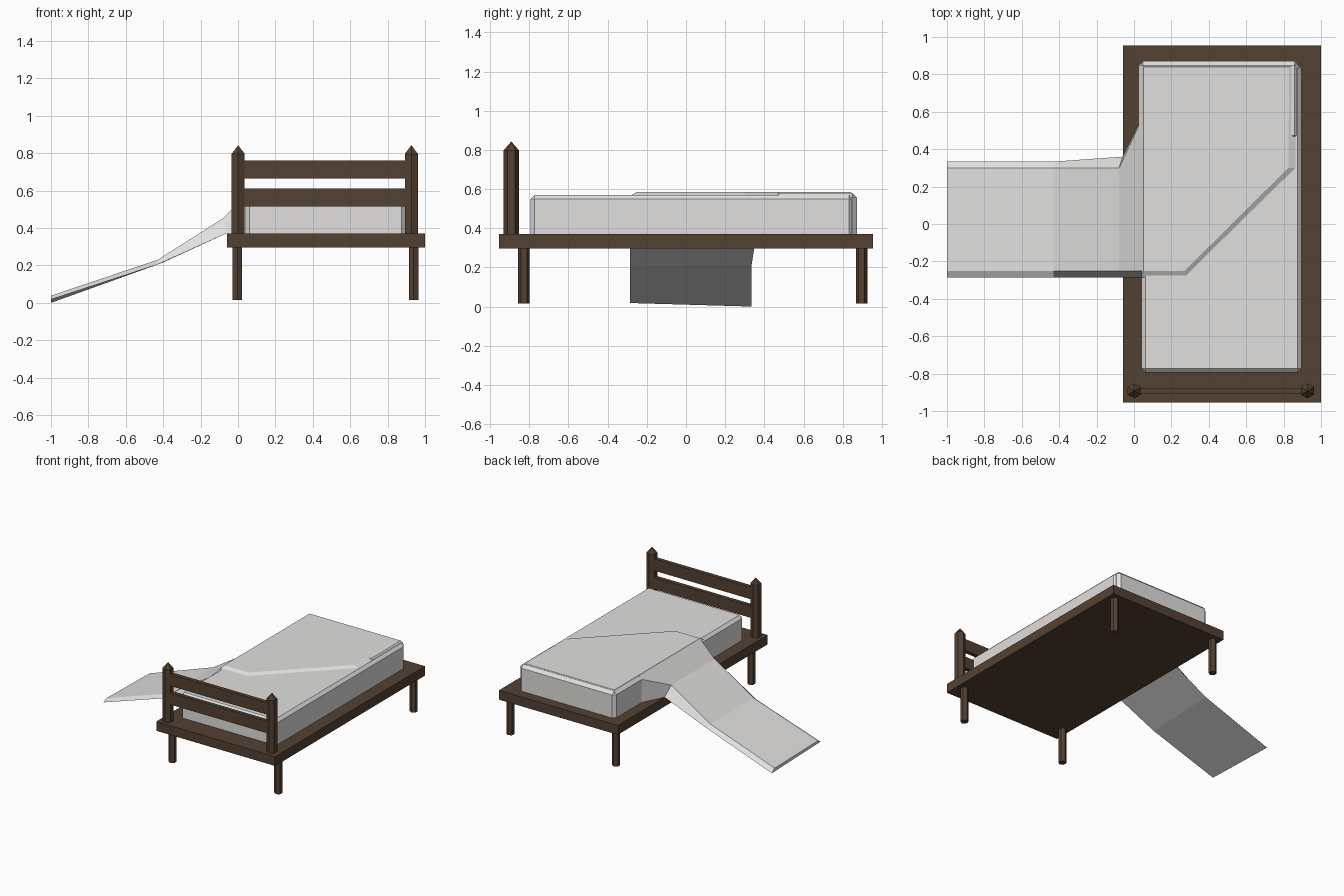
import bpy, bmesh, math

if "Cube" in bpy.data.objects:
    bpy.data.objects.remove(bpy.data.objects["Cube"])


def material(name, rgb):
    m = bpy.data.materials.new(name)
    m.diffuse_color = (*rgb, 1)
    m.use_nodes = True
    m.node_tree.nodes["Principled BSDF"].inputs["Base Color"].default_value = m.diffuse_color
    return m


WOOD = material("dark_wood", (0.088, 0.053, 0.032))
CLOTH = material("off_white_cloth", (0.75, 0.745, 0.735))


def finish(name, bm, mat):
    bmesh.ops.recalc_face_normals(bm, faces=bm.faces[:])
    me = bpy.data.meshes.new(name)
    bm.to_mesh(me)
    bm.free()
    me.materials.append(mat)
    ob = bpy.data.objects.new(name, me)
    bpy.context.collection.objects.link(ob)
    return ob


def box(name, lo, hi, mat, bevel=0):
    bm = bmesh.new()
    bmesh.ops.create_cube(bm, size=1)
    for v in bm.verts:
        for i in range(3):
            v.co[i] = lo[i] if v.co[i] < 0 else hi[i]
    if bevel:
        edges = [e for e in bm.edges if max(v.co.z for v in e.verts) > lo[2] + 1e-4]
        bmesh.ops.bevel(bm, geom=edges, offset=bevel, segments=1,
                        affect='EDGES', profile=0.5)
    return finish(name, bm, mat)


def loft(name, rings, mat):
    """Skin a row of equal-length rings and cap both ends."""
    bm = bmesh.new()
    rows = [[bm.verts.new(p) for p in r] for r in rings]
    n = len(rows[0])
    for a, b in zip(rows, rows[1:]):
        for i in range(n):
            j = (i + 1) % n
            bm.faces.new((a[i], a[j], b[j], b[i]))
    bm.faces.new(rows[0])
    bm.faces.new(rows[-1])
    return finish(name, bm, mat)


def hexagon(x, y, z, r):
    return [(x + r * math.sin(k * math.pi / 3), y + r * math.cos(k * math.pi / 3), z)
            for k in range(6)]


# Bed base
box("bed_base", (-0.06, -0.955, 0.296), (1.0, 0.955, 0.371), WOOD)

# Hexagonal legs
for x, side in ((-0.004, "left"), (0.939, "right")):
    for y, end in ((-0.828, "front"), (0.897, "back")):
        loft(f"{end}_{side}_leg",
             [hexagon(x, y, 0.015, 0.03), hexagon(x, y, 0.30, 0.03)], WOOD)

# Headboard posts with pointed tops
for x, side in ((0.001, "left"), (0.927, "right")):
    loft(f"{side}_headboard_post",
         [hexagon(x, -0.892, 0.36, 0.04), hexagon(x, -0.892, 0.797, 0.04),
          hexagon(x, -0.892, 0.842, 0.0005)], WOOD)

# Headboard rails
for name, z in (("lower_rail", 0.514), ("upper_rail", 0.664)):
    box(name, (0.01, -0.908, z), (0.92, -0.876, z + 0.096), WOOD)

# Mattress
box("mattress", (0.04, -0.795, 0.365), (0.895, 0.855, 0.57), CLOTH, 0.022)

# Blanket wrapped over the foot of the bed
box("blanket_foot_wrap", (0.025, 0.45, 0.365), (0.882, 0.872, 0.58), CLOTH, 0.024)

# Blanket sheet on top, with a diagonal turned-back edge
lower = [(0.04, -0.285), (0.28, -0.285), (0.875, 0.30), (0.875, 0.86), (0.04, 0.86)]
upper = [(0.05, -0.25), (0.27, -0.25), (0.825, 0.30), (0.83, 0.84), (0.05, 0.84)]
loft("blanket_top",
     [[(x, y, 0.565) for x, y in lower], [(x, y, 0.585) for x, y in upper]], CLOTH)

# Blanket hanging off the left side to the floor, flared where it meets the bed
# each ring: lower front, upper front, upper back, lower back
loft("blanket_drape", [
    [(-1, -0.285, 0.018), (-1, -0.25, 0.038), (-1, 0.30, 0.028), (-1, 0.335, 0.0)],
    [(-0.43, -0.285, 0.205), (-0.43, -0.25, 0.23), (-0.43, 0.30, 0.23), (-0.41, 0.335, 0.212)],
    [(-0.06, -0.285, 0.372), (-0.08, -0.25, 0.452), (-0.08, 0.30, 0.452), (-0.06, 0.36, 0.372)],
    [(0.03, -0.285, 0.372), (0.03, -0.25, 0.563), (0.027, 0.53, 0.558), (0.027, 0.535, 0.372)],
    [(0.055, -0.285, 0.372), (0.052, -0.25, 0.585), (0.052, 0.53, 0.584), (0.052, 0.535, 0.372)],
], CLOTH)
